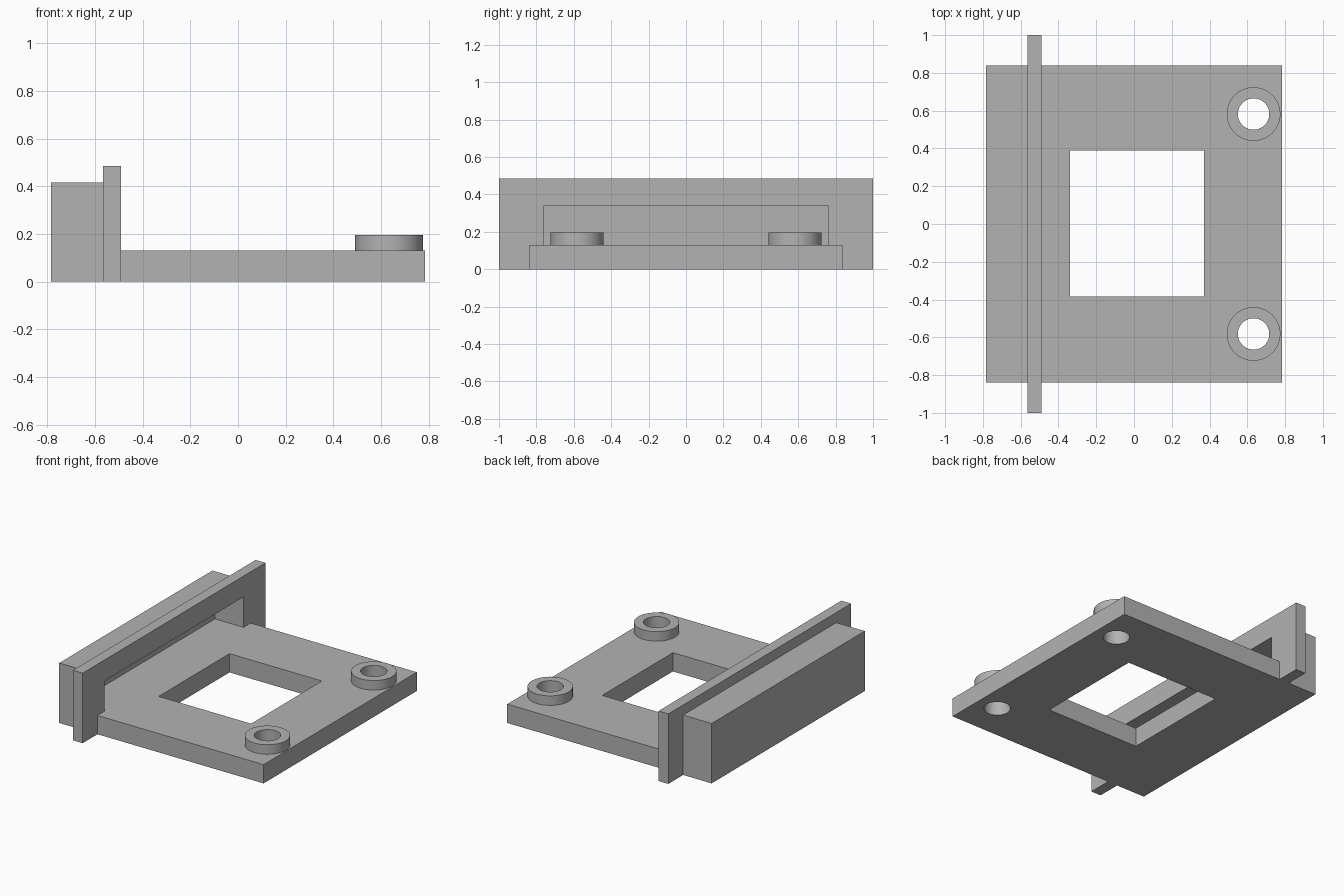
import bpy

cube = bpy.data.objects.get("Cube")
if cube:
    bpy.data.objects.remove(cube, do_unlink=True)

grey = bpy.data.materials.new("plain_grey")
grey.use_nodes = True
colour = (0.45, 0.45, 0.45, 1.0)
grey.diffuse_color = colour
grey.node_tree.nodes["Principled BSDF"].inputs["Base Color"].default_value = colour


def box(name, x, y, z):
    """Box from (low, high) pairs."""
    spans = (x, y, z)
    bpy.ops.mesh.primitive_cube_add(size=1, location=[(a + b) / 2 for a, b in spans])
    ob = bpy.context.object
    ob.name = name
    ob.scale = [b - a for a, b in spans]
    bpy.ops.object.transform_apply(location=True, rotation=False, scale=True)
    ob.data.materials.append(grey)
    return ob


def tube(name, radius, y, z):
    bpy.ops.mesh.primitive_cylinder_add(
        vertices=64, radius=radius, depth=z[1] - z[0],
        location=(BOSS_X, y, (z[0] + z[1]) / 2))
    ob = bpy.context.object
    ob.name = name
    ob.data.materials.append(grey)
    return ob


def combine(body, tool, operation):
    """Merge or cut with a helper, then discard the helper."""
    mod = body.modifiers.new(tool.name, 'BOOLEAN')
    mod.operation = operation
    mod.solver = 'EXACT'
    mod.object = tool
    bpy.context.view_layer.objects.active = body
    bpy.ops.object.modifier_apply(modifier=mod.name)
    bpy.data.objects.remove(tool, do_unlink=True)


BOSS_X, BOSS_Y = 0.633, 0.582
PLATE_TOP = 0.13
LEFT, RIGHT, HALF = -0.783, 0.783, 0.838

# Base plate, with the tall flange and the housing behind it
body = box("bracket_body", (LEFT, RIGHT), (-HALF, HALF), (0, PLATE_TOP))
combine(body, box("housing", (LEFT, -0.53), (-HALF, HALF), (0, 0.415)), 'UNION')
combine(body, box("flange", (-0.565, -0.49), (-1, 1), (0, 0.485)), 'UNION')

# Round bosses
for side in (-1, 1):
    combine(body, tube("boss", 0.142, side * BOSS_Y, (0.06, 0.196)), 'UNION')

# Housing pocket, plate window and boss holes
combine(body, box("pocket", (-0.708, -0.4), (-0.76, 0.76), (PLATE_TOP, 0.34)), 'DIFFERENCE')
combine(body, box("window", (-0.338, 0.37), (-0.385, 0.39), (-0.1, 0.3)), 'DIFFERENCE')
for side in (-1, 1):
    combine(body, tube("hole", 0.083, side * BOSS_Y, (-0.1, 0.3)), 'DIFFERENCE')

# Smooth round walls, crisp edges
bpy.ops.object.select_all(action='DESELECT')
body.select_set(True)
bpy.context.view_layer.objects.active = body
bpy.ops.object.shade_smooth_by_angle(angle=0.5)
